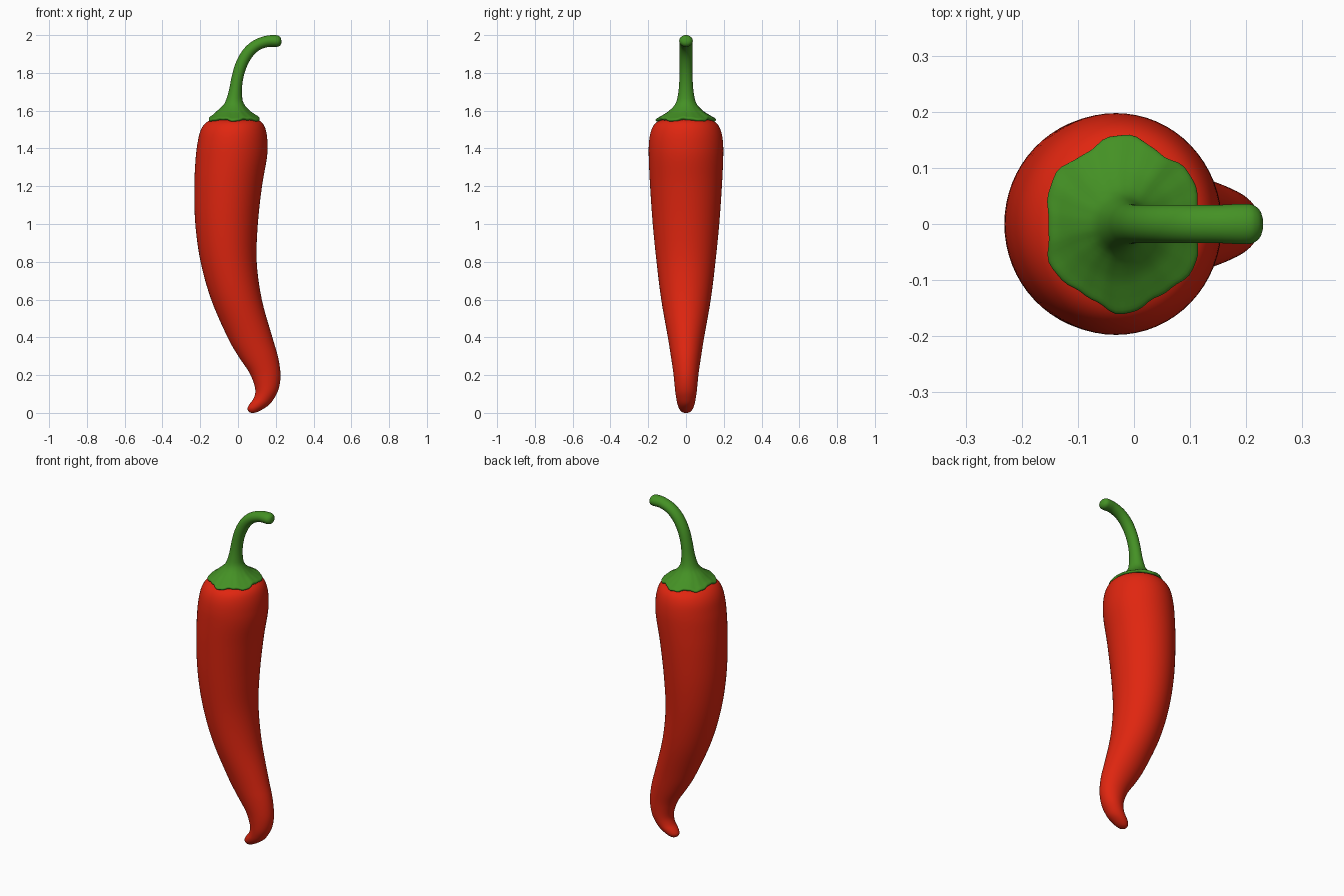
import bpy, bmesh, math
from mathutils import Vector


def material(name, rgb):
    m = bpy.data.materials.new(name)
    m.diffuse_color = (*rgb, 1)
    return m


def smooth_rows(rows, steps):
    # Catmull-Rom interpolation through rows of numbers
    out = []
    n = len(rows)
    for i in range(n - 1):
        p = [rows[max(0, min(n - 1, i + k))] for k in (-1, 0, 1, 2)]
        for s in range(steps):
            t = s / steps
            out.append([0.5 * (2 * b + (c - a) * t + (2 * a - 5 * b + 4 * c - d) * t * t
                               + (3 * b - a - 3 * c + d) * t ** 3)
                        for a, b, c, d in zip(*p)])
    out.append(list(rows[-1]))
    return out


def loft(name, rings, mat):
    bm = bmesh.new()
    vr = [[bm.verts.new(co) for co in r] for r in rings]
    n = len(rings[0])
    for a, b in zip(vr, vr[1:]):
        for j in range(n):
            k = (j + 1) % n
            bm.faces.new((a[j], a[k], b[k], b[j]))
    for r in (vr[0], vr[-1]):
        c = bm.verts.new(sum((v.co for v in r), Vector()) / n)
        for j in range(n):
            bm.faces.new((r[j], r[(j + 1) % n], c))
    bmesh.ops.recalc_face_normals(bm, faces=bm.faces)
    for f in bm.faces:
        f.smooth = True
    me = bpy.data.meshes.new(name)
    bm.to_mesh(me)
    bm.free()
    me.materials.append(mat)
    ob = bpy.data.objects.new(name, me)
    bpy.context.collection.objects.link(ob)
    return ob


red = material("pepper red", (0.745, 0.019, 0.005))
green = material("stem green", (0.058, 0.283, 0.018))

# Pepper body: z, left x, right x, half depth
body = [
    (0.000, 0.070, 0.084, 0.008), (0.006, 0.058, 0.105, 0.023),
    (0.022, 0.050, 0.135, 0.036), (0.045, 0.060, 0.167, 0.045),
    (0.075, 0.082, 0.190, 0.051), (0.115, 0.092, 0.211, 0.057),
    (0.165, 0.081, 0.223, 0.062), (0.22, 0.056, 0.224, 0.068),
    (0.30, 0.002, 0.211, 0.080), (0.40, -0.055, 0.182, 0.096),
    (0.60, -0.142, 0.126, 0.131), (0.80, -0.198, 0.099, 0.156),
    (1.00, -0.226, 0.105, 0.176), (1.20, -0.231, 0.127, 0.190),
    (1.35, -0.224, 0.153, 0.197), (1.43, -0.214, 0.156, 0.196),
    (1.49, -0.200, 0.149, 0.186), (1.53, -0.176, 0.133, 0.165),
    (1.551, -0.142, 0.105, 0.130), (1.558, -0.09, 0.06, 0.08),
    (1.56, -0.03, 0.00, 0.015)]
N = 64
rings = []
for z, l, r, d in smooth_rows(body, 5):
    cx, rx = (l + r) / 2, (r - l) / 2
    rings.append([(cx + rx * math.cos(2 * math.pi * j / N),
                   d * math.sin(2 * math.pi * j / N), z) for j in range(N)])
loft("pepper_body", rings, red)

# Calyx and stem: x, z, x radius, y radius, lobe amount
path = [
    (-0.020, 1.552, 0.055, 0.065, 0.0), (-0.020, 1.547, 0.120, 0.132, 0.7),
    (-0.020, 1.550, 0.135, 0.150, 1.0), (-0.020, 1.561, 0.137, 0.151, 1.0),
    (-0.021, 1.576, 0.115, 0.127, 0.8), (-0.024, 1.600, 0.085, 0.090, 0.5),
    (-0.020, 1.640, 0.050, 0.054, 0.2), (-0.014, 1.700, 0.035, 0.040, 0.0),
    (-0.004, 1.770, 0.031, 0.035, 0.0), (0.016, 1.840, 0.031, 0.034, 0.0),
    (0.050, 1.902, 0.031, 0.034, 0.0), (0.096, 1.945, 0.030, 0.034, 0.0),
    (0.150, 1.966, 0.030, 0.034, 0.0), (0.192, 1.969, 0.031, 0.036, 0.0),
    (0.212, 1.967, 0.029, 0.034, 0.0), (0.225, 1.966, 0.020, 0.023, 0.0),
    (0.230, 1.966, 0.006, 0.007, 0.0)]
rows = smooth_rows(path, 4)
M = 72
rings = []
for i, (x, z, rx, ry, lobe) in enumerate(rows):
    # the calyx stays level, the stem follows the path
    if z < 1.65 and x < 0:
        t = Vector((0, 0, 1))
    else:
        a, b = rows[max(0, i - 1)], rows[min(len(rows) - 1, i + 1)]
        t = Vector((b[0] - a[0], 0, b[1] - a[1])).normalized()
    side = Vector((t.z, 0, -t.x))
    ring = []
    for j in range(M):
        ang = 2 * math.pi * j / M
        corner = math.cos(6 * (ang - math.pi / 6))
        wave = math.sin(18 * ang + 0.6) * 0.4 + math.sin(11 * ang) * 0.35
        k = 1 + lobe * (0.045 * corner + 0.02 * wave)
        dz = -lobe * (0.005 * corner + 0.004 * wave)
        p = Vector((x, 0, z)) + side * (rx * k * math.cos(ang))
        ring.append((p.x, ry * k * math.sin(ang), p.z + dz))
    rings.append(ring)
loft("calyx_and_stem", rings, green)
